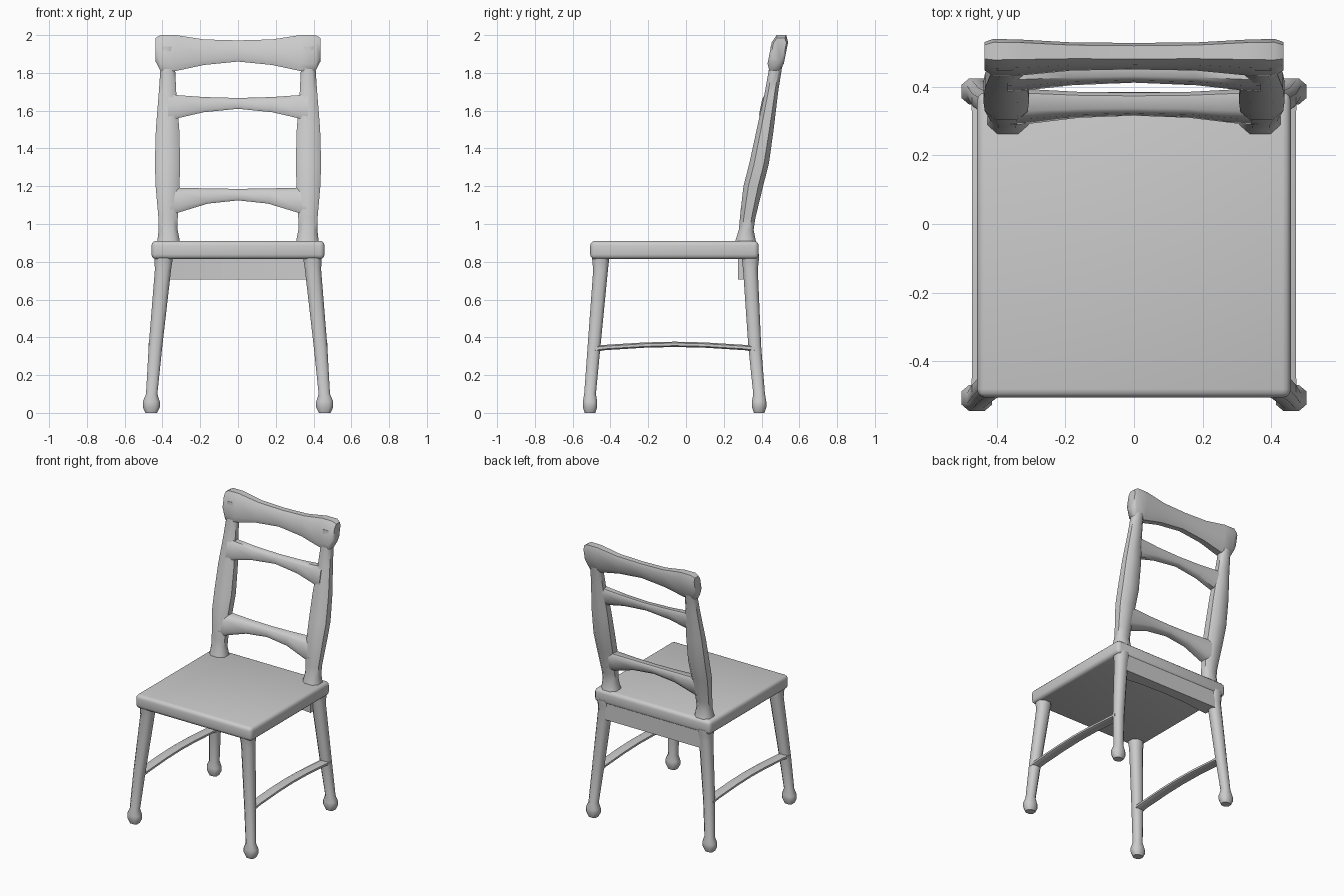
import bpy, bmesh, math


def finish(name, bm):
    bmesh.ops.recalc_face_normals(bm, faces=bm.faces)
    me = bpy.data.meshes.new(name)
    bm.to_mesh(me)
    bm.free()
    ob = bpy.data.objects.new(name, me)
    bpy.context.collection.objects.link(ob)
    bpy.ops.object.select_all(action='DESELECT')
    bpy.context.view_layer.objects.active = ob
    ob.select_set(True)
    bpy.ops.object.shade_smooth_by_angle(angle=math.radians(50))
    return ob


def loft(name, sections, axis, k=0.5, shear=0.0, side=1):
    """Skin chamfered eight-sided sections: (centre xyz, half sizes across axis)."""
    bm = bmesh.new()
    rings = []
    octagon = [(1, -k), (1, k), (k, 1), (-k, 1), (-1, k), (-1, -k), (-k, -1), (k, -1)]
    for (x, y, z, ha, hb) in sections:
        ring = []
        for a, b in octagon:
            a, b = a * ha, b * hb
            if axis == 'z':
                p = (x + a, y + b, z)
            elif axis == 'x':
                p = (x, y + a + shear * b, z + b)
            else:
                p = (x + a, y, z + b)
            ring.append(bm.verts.new((p[0] * side, p[1], p[2])))
        rings.append(ring)
    for r, s in zip(rings, rings[1:]):
        for i in range(8):
            j = (i + 1) % 8
            bm.faces.new((r[i], r[j], s[j], s[i]))
    bm.faces.new(rings[0])
    bm.faces.new(rings[-1])
    return finish(name, bm)


def rail(name, half, k=0.6, shear=0.2):
    """Mirror half-profile (x, z low, z high, y centre, half depth) about x = 0."""
    full = [(-x, *r) for x, *r in reversed(half[1:])] + list(half)
    loft(name, [(x, y, (lo + hi) / 2, hy, (hi - lo) / 2) for x, lo, hi, y, hy in full],
         'x', k, shear)


# Seat: slab with rounded edges
bm = bmesh.new()
bmesh.ops.create_cube(bm, size=1)
for v in bm.verts:
    v.co = (v.co.x * 0.916, -0.061 + v.co.y * 0.892, 0.8625 + v.co.z * 0.097)
bmesh.ops.bevel(bm, geom=bm.edges[:], offset=0.025, segments=3, profile=0.5, affect='EDGES')
finish("seat", bm)

# Rear apron below the seat, slightly hollow in front
bm = bmesh.new()
rows = []
for x in (-0.38, -0.2, 0, 0.2, 0.38):
    f = 0.275 + 0.03 * (1 - (x / 0.38) ** 2)
    rows.append([bm.verts.new(p) for p in
                 ((x, f, 0.705), (x, 0.378, 0.705), (x, 0.378, 0.83), (x, f, 0.83))])
for r, s in zip(rows, rows[1:]):
    for i in range(4):
        j = (i + 1) % 4
        bm.faces.new((r[i], r[j], s[j], s[i]))
bm.faces.new(rows[0])
bm.faces.new(rows[-1])
finish("rear_apron", bm)

for side, label in ((-1, "left"), (1, "right")):
    # Splayed legs with bulbous feet
    for part, top, mid, foot in (("front_leg", -0.452, -0.487, -0.508),
                                 ("rear_leg", 0.341, 0.364, 0.387)):
        loft(f"{part}_{label}", [
            (0.395, top, 0.84, 0.050, 0.046),
            (0.395, top, 0.80, 0.047, 0.044),
            (0.397, top, 0.76, 0.043, 0.039),
            (0.437, mid, 0.35, 0.036, 0.034),
            (0.457, foot, 0.10, 0.030, 0.031),
            (0.459, foot, 0.06, 0.045, 0.038),
            (0.459, foot, 0.03, 0.045, 0.038),
            (0.459, foot, 0.00, 0.031, 0.028)], 'z', side=side)

    # Arched side stretcher
    loft(f"side_stretcher_{label}", [
        (0.44, -0.49, 0.339, 0.035, 0.017),
        (0.44, -0.43, 0.346, 0.033, 0.014),
        (0.44, -0.22, 0.359, 0.033, 0.014),
        (0.44, -0.06, 0.363, 0.033, 0.014),
        (0.44, 0.10, 0.359, 0.033, 0.014),
        (0.44, 0.31, 0.346, 0.033, 0.014),
        (0.44, 0.37, 0.339, 0.035, 0.017)], 'y', side=side)

    # Swelling back post, raked backwards
    loft(f"back_post_{label}", [
        (0.368, 0.316, 0.88, 0.064, 0.060),
        (0.368, 0.316, 0.92, 0.058, 0.052),
        (0.370, 0.319, 0.97, 0.050, 0.039),
        (0.370, 0.326, 1.03, 0.051, 0.041),
        (0.373, 0.356, 1.20, 0.063, 0.052),
        (0.373, 0.387, 1.32, 0.067, 0.052),
        (0.373, 0.419, 1.50, 0.062, 0.045),
        (0.373, 0.453, 1.70, 0.046, 0.035),
        (0.372, 0.473, 1.82, 0.039, 0.034),
        (0.378, 0.490, 1.94, 0.044, 0.042)], 'z', side=side)

# Back rails, thinner in the middle
rail("top_rail", [(0, 1.86, 1.972, 0.490, 0.032),
                  (0.18, 1.842, 1.977, 0.489, 0.033),
                  (0.33, 1.81, 2.0, 0.486, 0.041),
                  (0.41, 1.81, 2.0, 0.486, 0.043),
                  (0.436, 1.86, 1.985, 0.490, 0.034)])
rail("middle_rail", [(0, 1.61, 1.667, 0.440, 0.024),
                     (0.18, 1.592, 1.672, 0.436, 0.026),
                     (0.32, 1.56, 1.682, 0.430, 0.033),
                     (0.37, 1.55, 1.69, 0.430, 0.035)])
rail("lower_rail", [(0, 1.125, 1.186, 0.350, 0.030),
                    (0.16, 1.108, 1.188, 0.348, 0.033),
                    (0.31, 1.062, 1.192, 0.343, 0.043),
                    (0.36, 1.05, 1.195, 0.343, 0.045)])
